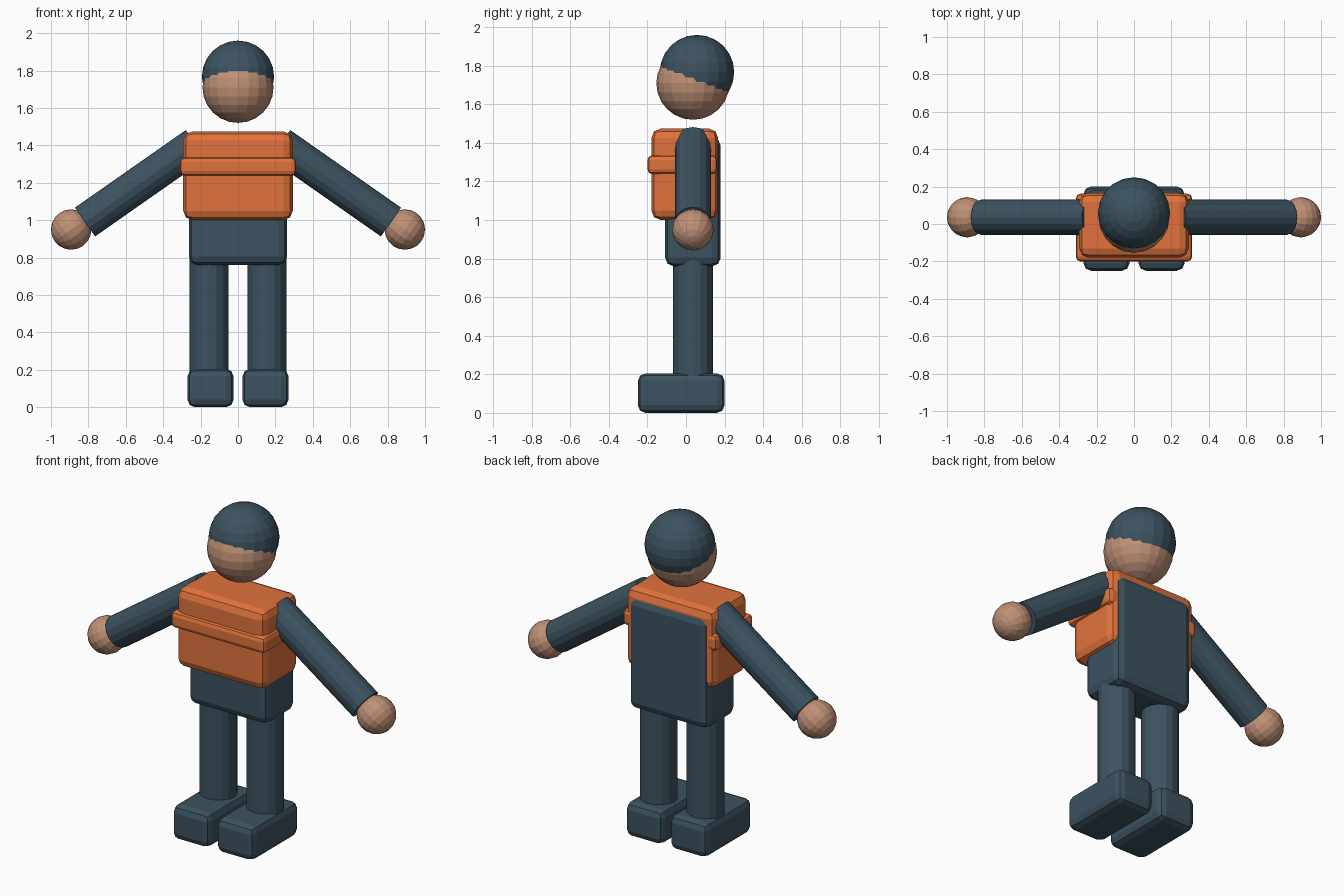
import bpy
from mathutils import Vector

if "Cube" in bpy.data.objects:
    bpy.data.objects.remove(bpy.data.objects["Cube"])

Y = 0.036  # depth of limb axes


def material(name, rgb):
    m = bpy.data.materials.new(name)
    m.diffuse_color = (*rgb, 1)
    m.use_nodes = True
    m.node_tree.nodes["Principled BSDF"].inputs["Base Color"].default_value = m.diffuse_color
    return m


BLUE = material("dark_cloth", (0.045, 0.085, 0.115))
SKIN = material("skin", (0.52, 0.28, 0.18))
ORANGE = material("orange_fabric", (0.75, 0.17, 0.045))


def finish(name, mat):
    ob = bpy.context.object
    ob.name = name
    ob.data.materials.append(mat)
    return ob


def box(name, lo, hi, bevel, mat):
    lo, hi = Vector(lo), Vector(hi)
    bpy.ops.mesh.primitive_cube_add(size=1, location=(lo + hi) / 2)
    ob = finish(name, mat)
    size = hi - lo
    for v in ob.data.vertices:
        v.co = v.co * size
    mod = ob.modifiers.new("bevel", 'BEVEL')
    mod.width, mod.segments = bevel, 2
    return ob


def rod(name, a, b, r, mat):
    a, b = Vector(a), Vector(b)
    d = b - a
    bpy.ops.mesh.primitive_cylinder_add(
        vertices=16, radius=r, depth=d.length, location=(a + b) / 2,
        rotation=d.to_track_quat('Z', 'Y').to_euler())
    return finish(name, mat)


def ball(name, c, r, mat, seg=20, rings=12, axis=(0, 0, 1)):
    bpy.ops.mesh.primitive_uv_sphere_add(
        segments=seg, ring_count=rings, radius=r, location=c,
        rotation=Vector(axis).to_track_quat('Z', 'Y').to_euler())
    return finish(name, mat)


# Head and cap
ball("head", (0, Y, 1.71), 0.19, SKIN)
ball("cap", (0, 0.057, 1.767), 0.193, BLUE)

# Torso, padded vest and chest band
box("torso", (-0.262, -0.108, 0.76), (0.262, 0.18, 1.43), 0.045, BLUE)
box("vest", (-0.293, -0.18, 1.0), (0.293, 0.167, 1.475), 0.05, ORANGE)
box("chest_band", (-0.311, -0.2, 1.238), (0.311, 0.162, 1.336), 0.025, ORANGE)

# Limbs on both sides
for side, s in (("left", -1), ("right", 1)):
    shoulder, wrist = (s * 0.225, Y, 1.405), (s * 0.818, Y, 0.99)
    rod(side + "_arm", shoulder, wrist, 0.094, BLUE)
    ball(side + "_hand", (s * 0.892, Y, 0.95), 0.108, SKIN, 16, 10,
         Vector(wrist) - Vector(shoulder))
    rod(side + "_leg", (s * 0.155, Y, 0.1), (s * 0.155, Y, 0.9), 0.104, BLUE)
    x0, x1 = sorted((s * 0.024, s * 0.27))
    box(side + "_boot", (x0, -0.25, 0), (x1, 0.2, 0.205), 0.04, BLUE)
